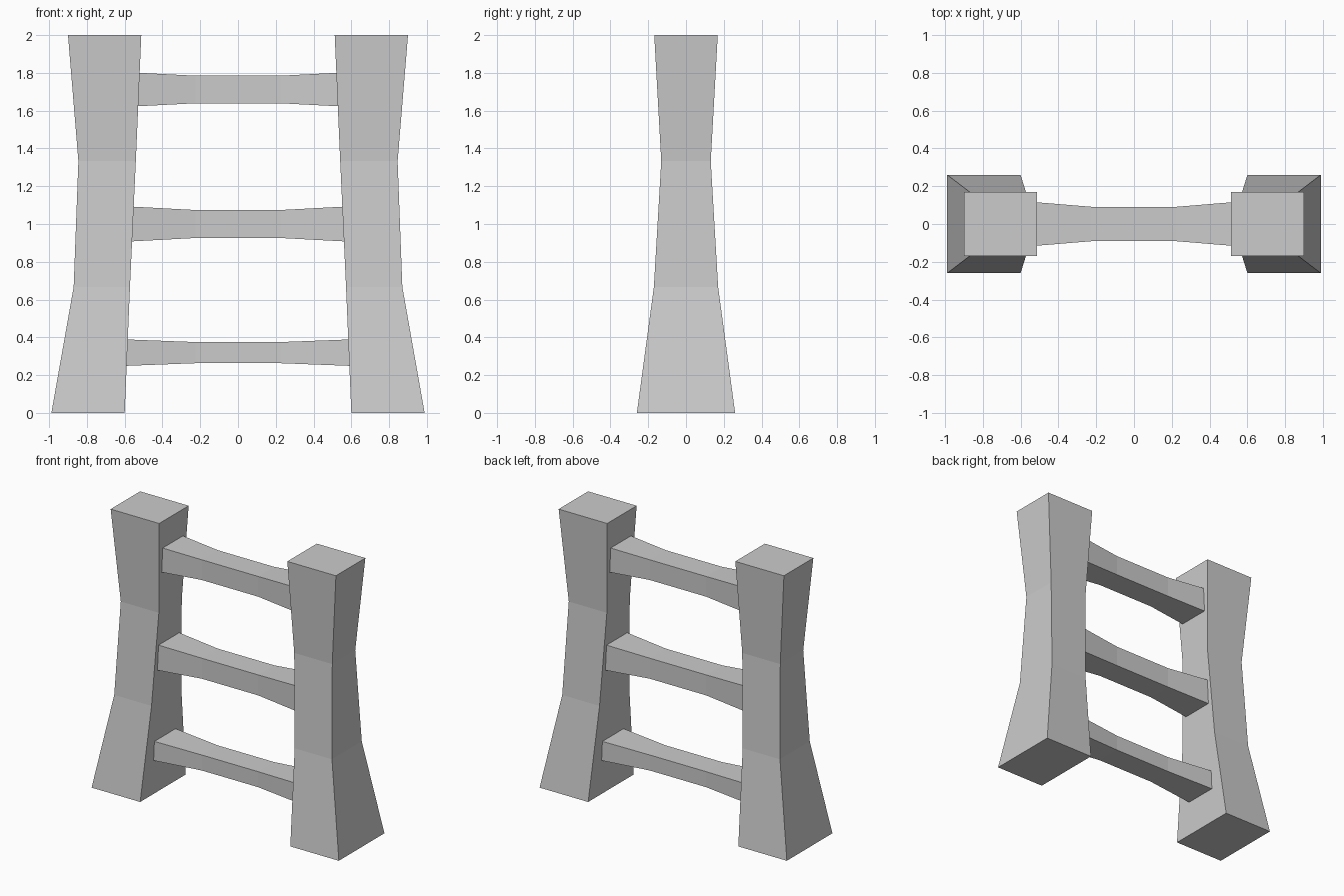
import bpy, bmesh

if "Cube" in bpy.data.objects:
    bpy.data.objects.remove(bpy.data.objects["Cube"])


def loft(name, rings):
    """Skin a stack of four-cornered rings into a closed, flat-faced solid."""
    bm = bmesh.new()
    loops = [[bm.verts.new(p) for p in ring] for ring in rings]
    for a, b in zip(loops, loops[1:]):
        for i in range(4):
            j = (i + 1) % 4
            bm.faces.new((a[i], a[j], b[j], b[i]))
    bm.faces.new(loops[0])
    bm.faces.new(loops[-1])
    bmesh.ops.recalc_face_normals(bm, faces=bm.faces)
    mesh = bpy.data.meshes.new(name)
    bm.to_mesh(mesh)
    bm.free()
    obj = bpy.data.objects.new(name, mesh)
    bpy.context.collection.objects.link(obj)
    return obj


# Posts: height, inner x, outer x, half depth
POST = [(0, 0.60, 0.988, 0.26), (0.667, 0.572, 0.87, 0.17),
        (1.333, 0.541, 0.845, 0.131), (2, 0.512, 0.90, 0.168)]
for name, s in (("left_post", -1), ("right_post", 1)):
    loft(name, [[(s * a, -d, z), (s * b, -d, z), (s * b, d, z), (s * a, d, z)]
                for z, a, b, d in POST])

# Rungs: waisted bars whose ends sit inside the posts
RUNGS = [("lower_rung", 0.319, 0.056, 0.073),
         ("middle_rung", 1.0, 0.074, 0.098),
         ("upper_rung", 1.712, 0.073, 0.096)]
for name, z, waist, end in RUNGS:
    sections = [(-0.675, 0.128, end), (-0.225, 0.091, waist),
                (0.225, 0.091, waist), (0.675, 0.128, end)]
    loft(name, [[(x, -d, z - h), (x, d, z - h), (x, d, z + h), (x, -d, z + h)]
                for x, d, h in sections])
